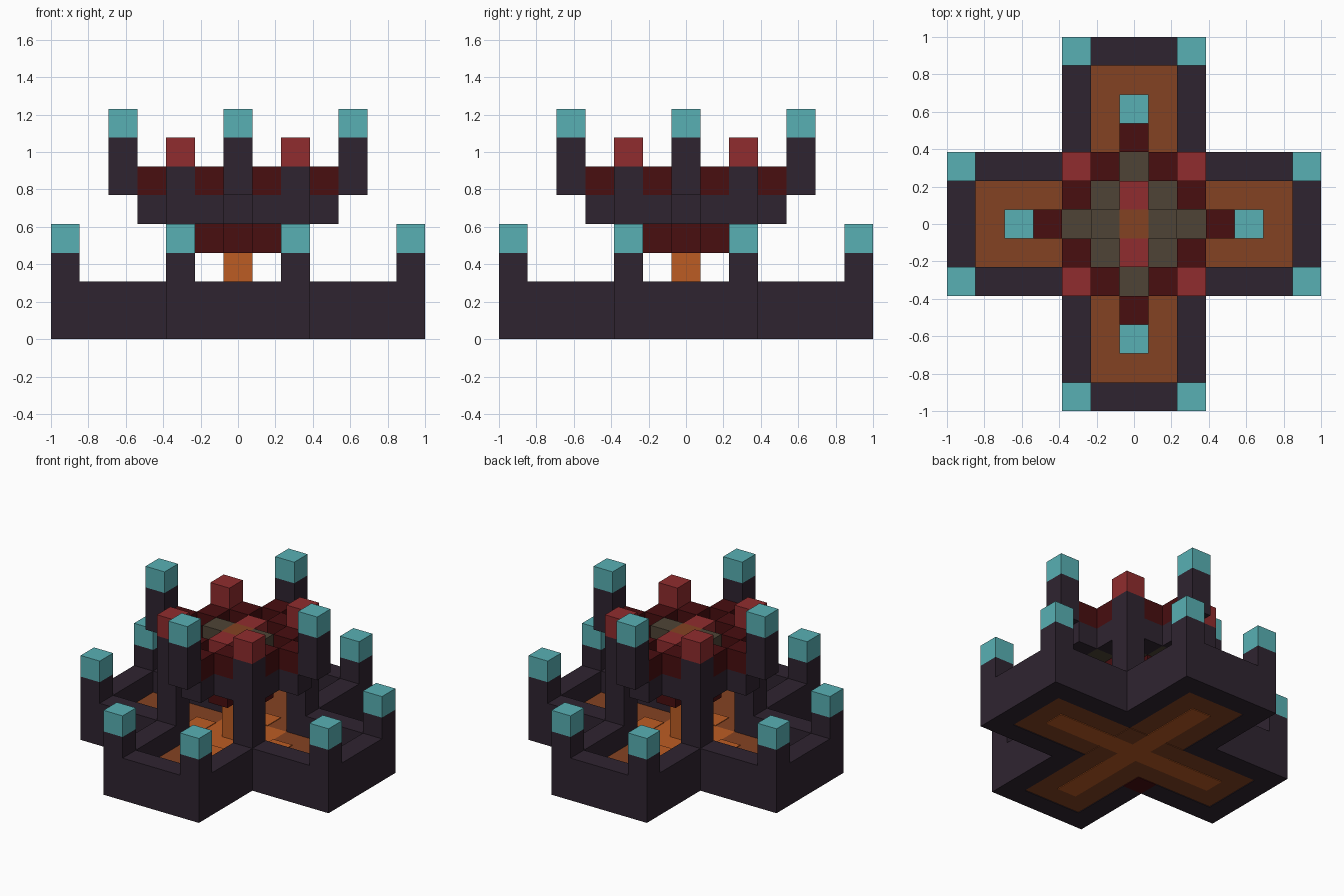
import bpy
import bmesh

cube = bpy.data.objects.get("Cube")
if cube:
    bpy.data.objects.remove(cube, do_unlink=True)

U = 2 / 13      # edge length of one block
THIN = 0.03     # plate thickness, in blocks


def linear(c):
    c /= 255
    return c / 12.92 if c <= 0.04045 else ((c + 0.055) / 1.055) ** 2.4


def material(name, *rgb):
    m = bpy.data.materials.new(name)
    m.use_nodes = True
    col = (*[linear(c) for c in rgb], 1)
    m.diffuse_color = col
    m.node_tree.nodes["Principled BSDF"].inputs["Base Color"].default_value = col
    return m


dark = material("dark stone", 47, 36, 48)
teal = material("teal", 88, 176, 180)
red = material("red", 144, 44, 46)
maroon = material("maroon", 72, 14, 16)
orange = material("orange", 188, 92, 36)
brown = material("burnt brown", 132, 66, 34)
olive = material("olive grey", 78, 68, 54)


def part(name, mat, *boxes, turns=4):
    """Boxes (x0, x1, y0, y1, z0, z1) in blocks, repeated by quarter turns."""
    bm = bmesh.new()
    for x0, x1, y0, y1, z0, z1 in boxes:
        for turn in range(turns):
            verts = bmesh.ops.create_cube(bm, size=1)["verts"]
            for v in verts:
                x = x1 if v.co.x > 0 else x0
                y = y1 if v.co.y > 0 else y0
                z = z1 if v.co.z > 0 else z0
                for _ in range(turn):
                    x, y = -y, x
                v.co = (x * U, y * U, z * U)
    mesh = bpy.data.meshes.new(name)
    bm.to_mesh(mesh)
    bm.free()
    mesh.materials.append(mat)
    ob = bpy.data.objects.new(name, mesh)
    bpy.context.collection.objects.link(ob)
    return ob


def cell(x, y, z, height=1):
    return (x - .5, x + .5, y - .5, y + .5, z, z + height)


# Cross-shaped base: walls around four sunken arms
part("base_walls", dark,
     (5.5, 6.5, -2.5, 2.5, 0, 2),
     (2.5, 5.5, 1.5, 2.5, 0, 2),
     (2.5, 5.5, -2.5, -1.5, 0, 2))
part("base_posts", dark, cell(6, 2, 2), cell(6, -2, 2))
part("base_post_caps", teal, cell(6, 2, 3), cell(6, -2, 3))

# Sunken floor with a glowing middle
part("arm_floor", brown, (1.5, 5.5, -1.5, 1.5, THIN, 1))
part("centre_floor", orange, (-1.5, 1.5, -1.5, 1.5, THIN, 1), turns=1)
part("floor_glow", orange, (1.5, 2.5, -.5, .5, 1, 1 + THIN))
part("underside_glow_long", orange, (-4.5, 4.5, -.5, .5, 0, THIN), turns=1)
part("underside_glow_side", orange, (.5, 4.5, -.5, .5, 0, THIN), turns=4).hide_render = False
part("underside_centre", brown, (.5, 1.5, .5, 1.5, 0, THIN))

# Four legs carrying the upper platform
part("legs", dark, cell(2, 2, THIN, 6 - THIN))
part("leg_caps", red, cell(2, 2, 6))
part("leg_soles", dark, *[(x - .5, x + .5, y - .5, y + .5, 0, THIN)
                          for x, y in ((2, 2), (-2, 2), (2, -2))], turns=1)
part("marked_sole", maroon, (-2.5, -1.5, -2.5, -1.5, 0, THIN), turns=1)

# Hanging core under the platform
part("core_column", orange, cell(0, 0, 1, 4), turns=1)
part("core_collar", maroon, cell(1, 0, 3))

# Upper platform
part("platform_rim", dark, cell(2, 1, 4), cell(2, -1, 4), cell(3, 0, 4))
part("platform_floor", olive, (.5, 2.5, -.5, .5, 4, 5), cell(1, 1, 4))
part("parapet", maroon, cell(2, 1, 5), cell(2, -1, 5), cell(3, 0, 5))
part("outer_posts", dark, cell(4, 0, 5, 2))
part("outer_post_caps", teal, cell(4, 0, 7))

# Altar in the middle of the platform
part("altar_top", brown, cell(0, 0, 5), turns=1)
part("altar_ends", red, cell(0, 1, 5), cell(0, -1, 5), turns=1)
part("altar_sides", olive, cell(1, 0, 5), cell(-1, 0, 5), turns=1)
